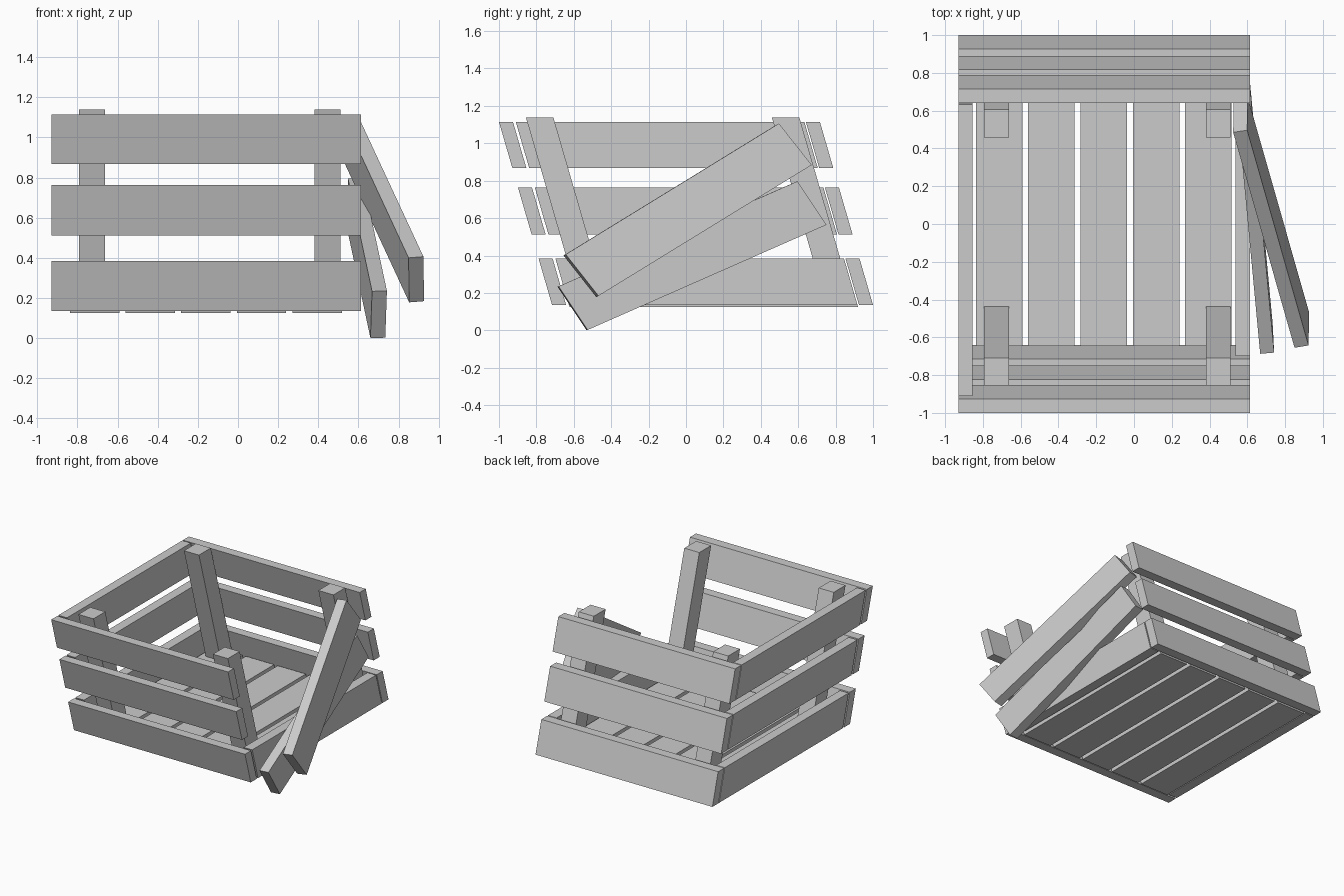
import bpy
from mathutils import Vector

if "Cube" in bpy.data.objects:
    bpy.data.objects.remove(bpy.data.objects["Cube"])

SHEAR = 0.29     # the whole crate leans towards -y as it rises
BASE_Z = 0.135


def plank(name, origin, length, width, thick):
    """Slanted box spanned by three edge vectors from one corner."""
    o, a, b, c = (Vector(v) for v in (origin, length, width, thick))
    verts = [o + a * i + b * j + c * k
             for i in (0, 1) for j in (0, 1) for k in (0, 1)]
    faces = [(0, 1, 3, 2), (4, 6, 7, 5), (0, 4, 5, 1),
             (2, 3, 7, 6), (0, 2, 6, 4), (1, 5, 7, 3)]
    if a.cross(b).dot(c) < 0:
        faces = [f[::-1] for f in faces]
    mesh = bpy.data.meshes.new(name)
    mesh.from_pydata(verts, [], faces)
    obj = bpy.data.objects.new(name, mesh)
    bpy.context.collection.objects.link(obj)
    return obj


def leaning_box(name, x0, x1, y0, y1, z0, z1):
    """Box whose y range is given at BASE_Z and which follows the lean."""
    h = z1 - z0
    return plank(name, (x0, y0 - SHEAR * (z0 - BASE_Z), z0),
                 (x1 - x0, 0, 0), (0, y1 - y0, 0), (0, -SHEAR * h, h))


# Front, back and left walls; only the lowest right plank is still in place
rows = [("lower", 0.135, 0.385), ("middle", 0.512, 0.763), ("upper", 0.867, 1.115)]
for row, z0, z1 in rows:
    leaning_box(f"front_{row}_plank", -0.93, 0.613, -0.716, -0.641, z0, z1)
    leaning_box(f"back_{row}_plank", -0.93, 0.613, 0.925, 1.0, z0, z1)
    leaning_box(f"left_{row}_plank", -0.93, -0.855, -0.626, 0.917, z0, z1)
leaning_box("right_lower_plank", 0.538, 0.613, -0.626, 0.917, 0.135, 0.385)

# Floor slats
for i in range(5):
    x = -0.837 + i * 0.277
    leaning_box(f"floor_slat_{i + 1}", x, x + 0.246, -0.626, 0.917, 0.125, 0.2)

# Corner posts
for side, x in (("left", -0.793), ("right", 0.38)):
    for end, y in (("front", -0.565), ("back", 0.75)):
        leaning_box(f"{end}_{side}_post", x, x + 0.131, y, y + 0.147, 0.2, 1.138)

# Two loose planks fallen from the right wall
plank("loose_upper_plank", (0.85, -0.655, 0.4),
      (-0.325, 1.14, 0.70), (0.003, 0.175, -0.222), (0.074, 0.012, 0.006))
plank("loose_lower_plank", (0.668, -0.687, 0.233),
      (-0.12, 1.277, 0.562), (-0.008, 0.155, -0.233), (0.074, 0.006, 0.002))
